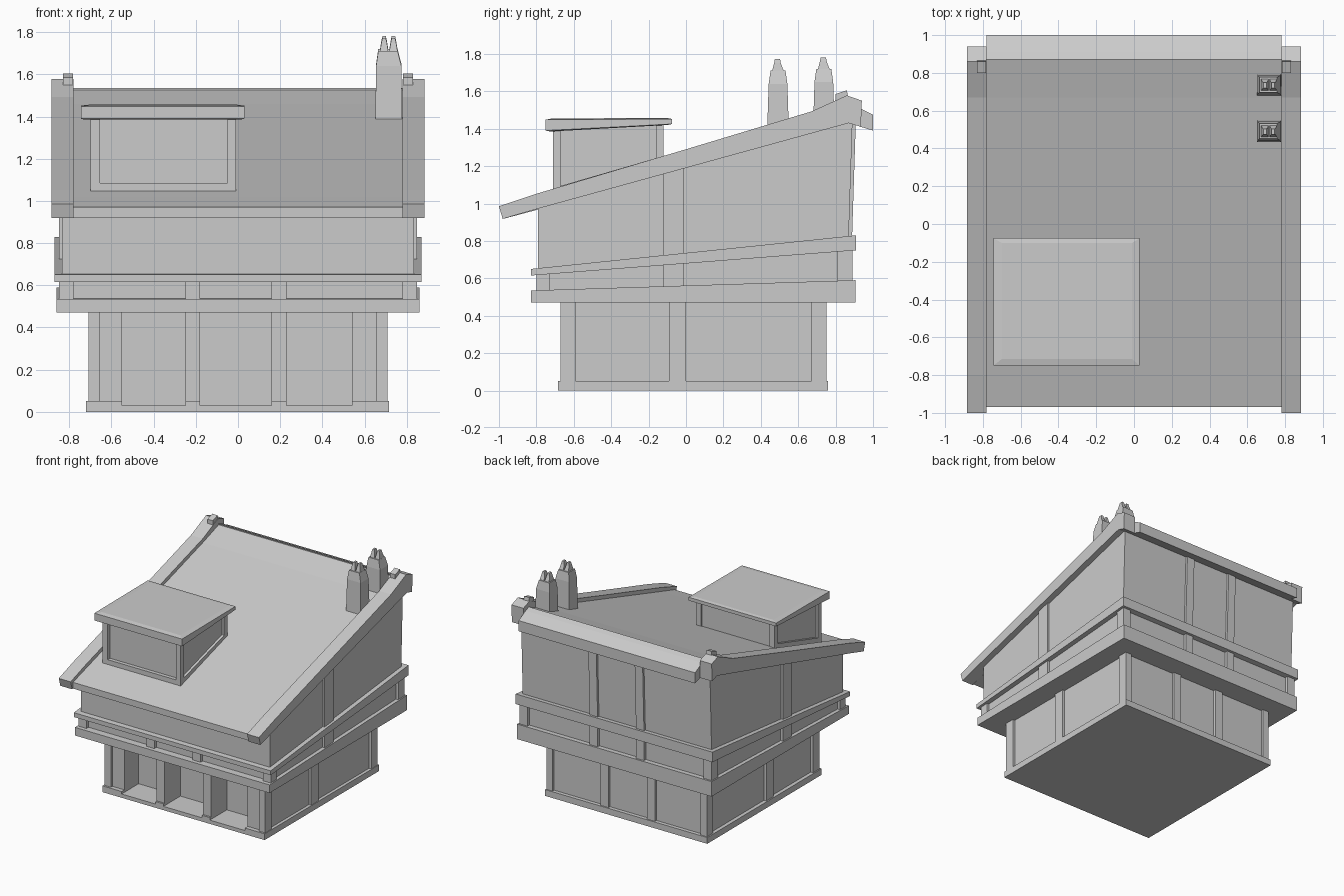
import bpy

if "Cube" in bpy.data.objects:
    bpy.data.objects.remove(bpy.data.objects["Cube"])


def mesh(name, verts, faces):
    me = bpy.data.meshes.new(name)
    me.from_pydata(verts, [], faces)
    me.update()
    ob = bpy.data.objects.new(name, me)
    bpy.context.collection.objects.link(ob)
    return ob


def loft(name, rings):
    """Skin equal-length rings of points and cap both ends."""
    n = len(rings[0])
    verts = [p for r in rings for p in r]
    faces = [list(range(n))[::-1], [len(verts) - n + i for i in range(n)]]
    for k in range(len(rings) - 1):
        for i in range(n):
            j = (i + 1) % n
            faces.append([k * n + i, k * n + j, (k + 1) * n + j, (k + 1) * n + i])
    return mesh(name, verts, faces)


def prism(name, x0, x1, profile):
    """Side profile in (y, z), counter-clockwise, extruded along x."""
    return loft(name, [[(x, y, z) for y, z in profile] for x in (x0, x1)])


def box(name, x0, x1, y0, y1, z0, z1):
    return prism(name, x0, x1, [(y0, z0), (y1, z0), (y1, z1), (y0, z1)])


def stack(name, levels):
    """Stacked rectangles: (z, x centre, y centre, half width x, half depth y)."""
    return loft(name, [[(x - a, y - b, z), (x + a, y - b, z), (x + a, y + b, z), (x - a, y + b, z)]
                       for z, x, y, a, b in levels])


def line(points):
    def f(y):
        (a, za), (b, zb) = points
        return za + (zb - za) * (y - a) / (b - a)
    return f


def slab(name, x0, x1, y0, y1, low, high):
    return prism(name, x0, x1, [(y0, low(y0)), (y1, low(y1)), (y1, high(y1)), (y0, high(y0))])


# Sloping levels of the leaning upper storey
beam_top = line([(-0.83, 0.535), (0.905, 0.59)])
rail_low = line([(-0.83, 0.615), (0.91, 0.75)])
rail_top = line([(-0.83, 0.65), (0.91, 0.83)])
eaves = line([(-0.79, 0.975), (0.87, 1.43)])
beam_low = lambda y: 0.47
inner_x = [(-0.25, -0.18), (0.16, 0.23)]

# Plinth, notched under the shop openings
box("plinth", -0.72, 0.715, -0.685, 0.76, 0, 0.03)
box("plinth_curb", -0.72, 0.715, -0.47, 0.76, 0.03, 0.05)

# Ground floor: core and front piers around three deep openings
box("ground_core", -0.69, 0.69, -0.47, 0.73, 0.05, 0.47)
for x0, x1, y0 in [(-0.69, -0.55, -0.65), (0.54, 0.69, -0.65)] + [(a, b, -0.67) for a, b in inner_x]:
    box("front_pier", x0, x1, y0, -0.47, 0.05, 0.47)
for x0, x1 in [(-0.72, -0.55), (0.54, 0.715)] + inner_x:
    box("pier_base", x0, x1, -0.685, -0.47, 0.03, 0.05)

# Ground floor posts
for s in (-1, 1):
    xs = sorted((s * 0.655, s * 0.71))
    for y0, y1 in [(-0.67, -0.59), (-0.09, 0.0), (0.67, 0.75)]:
        box("ground_post", *xs, y0, y1, 0.05, 0.47)
for x0, x1 in inner_x:
    box("ground_back_post", x0, x1, 0.70, 0.75, 0.05, 0.47)

# Jetty beam, band and sloping rail
slab("jetty_beam", -0.86, 0.86, -0.83, 0.905, beam_low, beam_top)
slab("band_wall", -0.83, 0.83, -0.775, 0.865, beam_top, rail_low)
slab("sloping_rail", -0.87, 0.87, -0.83, 0.91, rail_low, rail_top)
for s in (-1, 1):
    xs = sorted((s * 0.78, s * 0.85))
    for y0, y1 in [(-0.80, -0.73), (-0.12, -0.01), (0.81, 0.89)]:
        slab("band_post", *xs, y0, y1, beam_top, rail_low)
for x0, x1 in inner_x:
    slab("band_front_post", x0, x1, -0.80, -0.74, beam_top, rail_low)
    slab("band_back_post", x0, x1, 0.84, 0.89, beam_top, rail_low)

# Upper storey
prism("upper_wall", -0.835, 0.835, [(-0.79, rail_top(-0.79)), (0.87, rail_top(0.87)),
                                    (0.89, 1.44), (0.87, 1.45), (-0.79, 0.99)])
for s in (-1, 1):
    slab("upper_side_post", *sorted((s * 0.80, s * 0.85)), -0.12, -0.01, rail_top, eaves)
for x0, x1 in inner_x:
    prism("upper_back_post", x0, x1, [(0.84, 0.82), (0.888, 0.82), (0.908, 1.44), (0.84, 1.44)])

# Roof: sheet, raised edge boards with end blocks, back capping
prism("roof_sheet", -0.785, 0.785, [(-0.97, 0.92), (-0.8, 0.965), (0.88, 1.43), (0.88, 1.53),
                                    (0.67, 1.46), (-0.8, 1.02), (-0.97, 0.97)])
for s in (-1, 1):
    prism("roof_edge_board", *sorted((s * 0.78, s * 0.885)),
          [(-0.98, 0.918), (-0.8, 0.97), (0.87, 1.43), (0.935, 1.41), (0.94, 1.55),
           (0.86, 1.578), (0.67, 1.492), (0, 1.29), (-0.8, 1.052), (-1.0, 0.985)])
    prism("edge_peg", *sorted((s * 0.783, s * 0.83)),
          [(0.80, 1.53), (0.87, 1.55), (0.86, 1.605), (0.80, 1.585)])
prism("back_capping", -0.78, 0.78, [(0.87, 1.43), (1.0, 1.39), (1.0, 1.475), (0.91, 1.52), (0.87, 1.535)])

# Chimneys, each with two tapered pots
for y, top in [(0.492, 1.70), (0.737, 1.71)]:
    x = 0.715
    stack("chimney", [(1.36, x, y, 0.064, 0.059), (top - 0.06, x, y, 0.060, 0.050),
                      (top + 0.01, x - 0.004, y, 0.046, 0.040)])
    for px in (0.693, 0.737):
        stack("chimney_pot", [(top, px, y, 0.021, 0.034), (top + 0.05, px, y - 0.003, 0.013, 0.018),
                              (top + 0.072, px, y - 0.003, 0.008, 0.014)])

# Dormer: body, frame and lid
roof_line = line([(-0.72, 1.02), (-0.1, 1.2)])
lid_line = line([(-0.73, 1.385), (-0.1, 1.42)])
slab("dormer_body", -0.68, -0.03, -0.68, -0.13, roof_line, lid_line)
for x0, x1 in [(-0.70, -0.655), (-0.05, -0.01)]:
    slab("dormer_front_post", x0, x1, -0.71, -0.67, roof_line, lid_line)
    slab("dormer_back_post", x0, x1, -0.16, -0.12, roof_line, lid_line)
    slab("dormer_side_sill", x0, x1, -0.70, -0.13, roof_line, lambda y: roof_line(y) + 0.06)
box("dormer_sill", -0.70, -0.01, -0.71, -0.67, 1.03, 1.085)
loft("dormer_lid", [
    [(-0.725, -0.725, 1.385), (0.01, -0.725, 1.385), (0.01, -0.1, 1.42), (-0.725, -0.1, 1.42)],
    [(-0.745, -0.75, 1.39), (0.03, -0.75, 1.39), (0.03, -0.075, 1.425), (-0.745, -0.075, 1.425)],
    [(-0.745, -0.75, 1.448), (0.03, -0.75, 1.448), (0.03, -0.075, 1.452), (-0.745, -0.075, 1.452)],
    [(-0.70, -0.715, 1.455), (-0.01, -0.715, 1.455), (-0.01, -0.10, 1.457), (-0.70, -0.10, 1.457)]])
